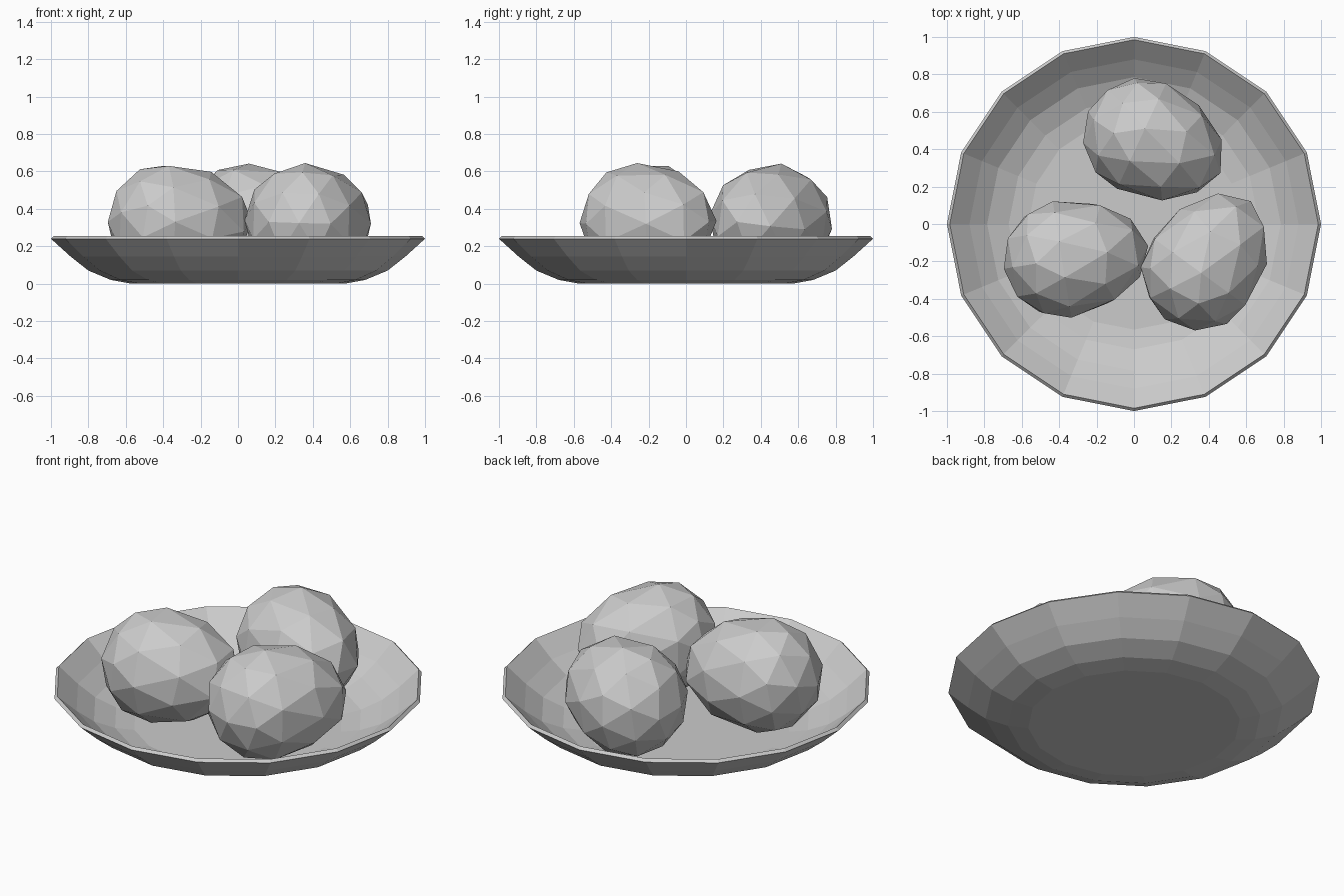
import bpy
import bmesh
from math import cos, sin, pi, radians
from mathutils import Matrix

cube = bpy.data.objects.get("Cube")
if cube:
    bpy.data.objects.remove(cube, do_unlink=True)

# One plain grey for everything
GREY = (0.6, 0.6, 0.6, 1)
grey = bpy.data.materials.new("plain grey")
grey.use_nodes = True
grey.diffuse_color = GREY
grey.node_tree.nodes["Principled BSDF"].inputs["Base Color"].default_value = GREY


def finish(name, bm):
    bmesh.ops.recalc_face_normals(bm, faces=bm.faces)
    mesh = bpy.data.meshes.new(name)
    bm.to_mesh(mesh)
    bm.free()
    mesh.materials.append(grey)
    obj = bpy.data.objects.new(name, mesh)
    bpy.context.collection.objects.link(obj)
    return obj


def lathe(name, profile, sides):
    """Closed solid turned from (radius, height) points, capped at both ends."""
    bm = bmesh.new()
    rings = [[bm.verts.new((r * cos(2 * pi * i / sides), r * sin(2 * pi * i / sides), z))
              for i in range(sides)] for r, z in profile]
    for low, high in zip(rings, rings[1:]):
        for i in range(sides):
            j = (i + 1) % sides
            bm.faces.new((low[i], low[j], high[j], high[i]))
    bm.faces.new(rings[0])
    bm.faces.new(rings[-1])
    return finish(name, bm)


def egg(name, x, y, angle, roll):
    """Faceted egg lying on its side, narrow end pointing along the angle."""
    bm = bmesh.new()
    bmesh.ops.create_icosphere(bm, subdivisions=2, radius=0.315,
                               matrix=Matrix.Rotation(pi / 2, 4, 'Y'))
    bmesh.ops.rotate(bm, verts=bm.verts, matrix=Matrix.Rotation(radians(roll), 3, 'X'))
    for v in bm.verts:
        if v.co.x > 0:
            v.co.x *= 1.48
    obj = finish(name, bm)
    obj.location = (x, y, 0.33)
    obj.rotation_euler.z = radians(angle)
    return obj


# Shallow dish: outside from base to rim, then inside down to the floor
lathe("dish", [(0.57, 0), (0.68, 0.02), (0.80, 0.07), (0.895, 0.145), (1.0, 0.24),
               (0.985, 0.255), (0.88, 0.16), (0.785, 0.09), (0.67, 0.042), (0.565, 0.022)], 16)

# Three eggs resting in the dish
egg("left_egg", 0.35, -0.255, 54, 20)
egg("right_egg", -0.385, -0.19, 9, 0)
egg("back_egg", 0.04, 0.47, -25, 10)
